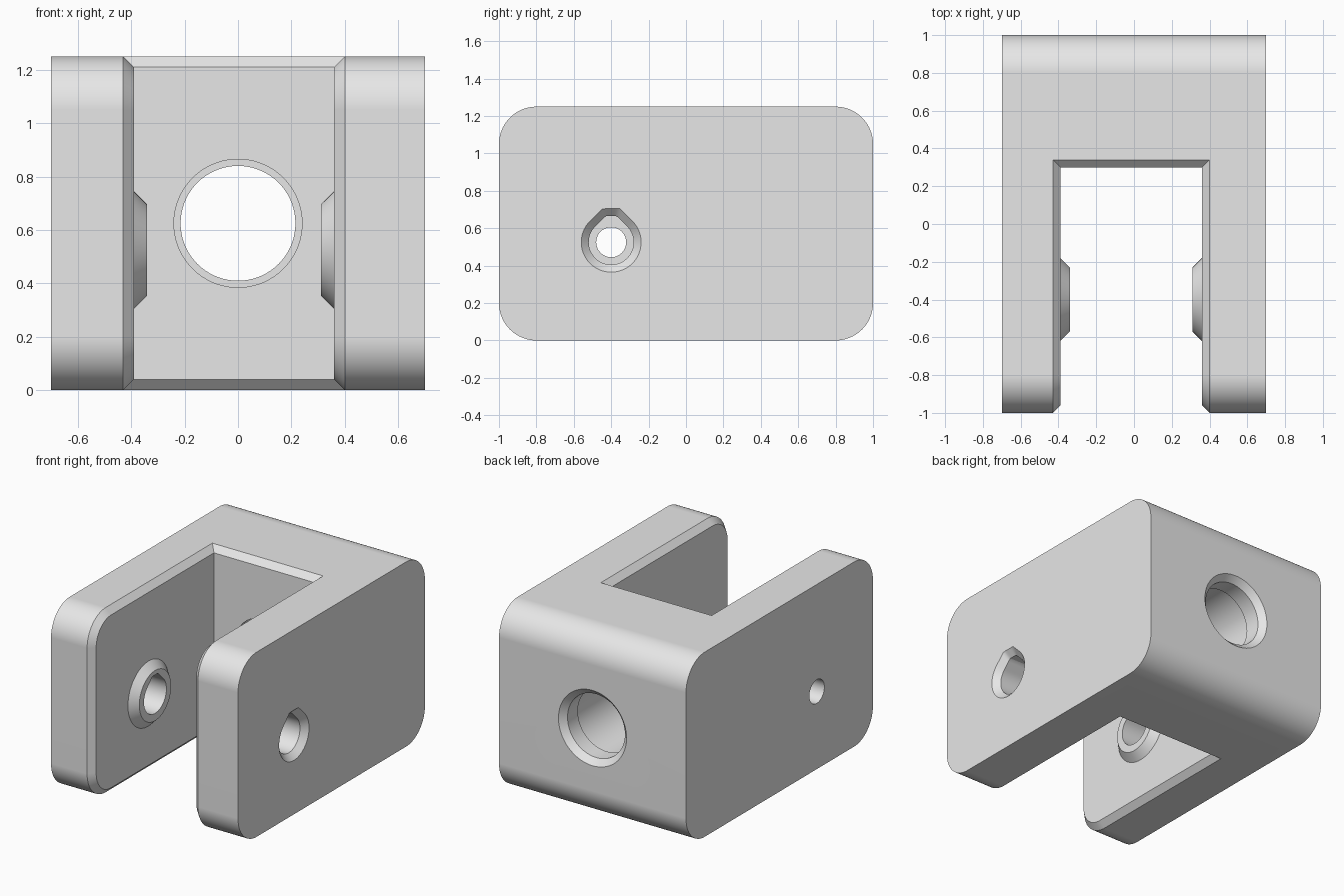
import bpy, bmesh
from math import cos, sin, radians, pi
from mathutils import Vector

cube = bpy.data.objects.get("Cube")
if cube:
    bpy.data.objects.remove(cube, do_unlink=True)

grey = bpy.data.materials.new("light_grey")
grey.use_nodes = True
grey.diffuse_color = (0.8, 0.8, 0.8, 1)
grey.node_tree.nodes["Principled BSDF"].inputs["Base Color"].default_value = (0.8, 0.8, 0.8, 1)

WALLS = (-0.39, 0.36)      # inner faces of the two arms
SLOT_END = 0.30            # front face of the back block
PIN = (-0.4, 0.525)        # pin axis in y, z


def ring(r, centre, tip=None, n=72):
    """Circle, or a flat-topped teardrop when a tip height is given."""
    pts = []
    for i in range(n):
        a = 2 * pi * i / n
        rho = r
        if tip and pi / 4 < a < 3 * pi / 4:
            side = pi / 4 if a <= pi / 2 else 3 * pi / 4
            rho = min(r / cos(a - side), tip / sin(a))
        pts.append((centre[0] + rho * cos(a), centre[1] + rho * sin(a)))
    return pts


def rounded_rect(half, height, r, seg=16):
    """Rounded rectangle standing on zero."""
    pts = []
    corners = ((half - r, height - r), (r - half, height - r), (r - half, r), (half - r, r))
    for k, (cy, cz) in enumerate(corners):
        for i in range(seg + 1):
            a = radians(90) * (k + i / seg)
            pts.append((cy + r * cos(a), cz + r * sin(a)))
    return pts


def loft(name, sections, axis="X"):
    """Solid through outlines given as (position along axis, points)."""
    bm = bmesh.new()
    rings = []
    for t, pts in sections:
        rings.append([bm.verts.new((t, u, v) if axis == "X" else (u, t, v)) for u, v in pts])
    n = len(rings[0])
    for a, b in zip(rings, rings[1:]):
        for i in range(n):
            j = (i + 1) % n
            bm.faces.new((a[i], a[j], b[j], b[i]))
    bm.faces.new(rings[0])
    bm.faces.new(rings[-1])
    bmesh.ops.recalc_face_normals(bm, faces=bm.faces)
    mesh = bpy.data.meshes.new(name)
    bm.to_mesh(mesh)
    bm.free()
    mesh.materials.append(grey)
    obj = bpy.data.objects.new(name, mesh)
    bpy.context.collection.objects.link(obj)
    return obj


def combine(target, tool, operation):
    """Apply a boolean and discard the tool."""
    tool.hide_render = True
    mod = target.modifiers.new("combine", "BOOLEAN")
    mod.operation = operation
    mod.solver = "EXACT"
    mod.object = tool
    bpy.context.view_layer.objects.active = target
    bpy.ops.object.modifier_apply(modifier=mod.name)
    bpy.data.objects.remove(tool, do_unlink=True)


# Rounded block with an open slot
outline = rounded_rect(1, 1.25, 0.2)
body = loft("clevis_body", [(-0.7, outline), (0.7, outline)])
slot_outline = [(-1.2, -0.1), (SLOT_END, -0.1), (SLOT_END, 1.4), (-1.2, 1.4)]
combine(body, loft("slot_cutter", [(x, slot_outline) for x in WALLS]), "DIFFERENCE")


# Chamfer where the slot walls meet the outside
def in_slot(face):
    c, nrm = face.calc_center_median(), face.normal
    if abs(nrm.x) > 0.9:
        return abs(c.x) < 0.6
    return abs(nrm.y) > 0.9 and abs(c.y - SLOT_END) < 0.01


bm = bmesh.new()
bm.from_mesh(body.data)
bmesh.ops.remove_doubles(bm, verts=bm.verts, dist=0.0001)
bm.normal_update()
rim = [e for e in bm.edges if len(e.link_faces) == 2
       and in_slot(e.link_faces[0]) != in_slot(e.link_faces[1])]
bmesh.ops.bevel(bm, geom=rim, offset=0.04, offset_type="OFFSET", segments=1,
                affect="EDGES", profile=0.5, clamp_overlap=False, material=-1)
bm.to_mesh(body.data)
bm.free()

# Conical bosses on the inner faces of the arms
for wall, inward in zip(WALLS, (1, -1)):
    boss = loft("boss", [(wall - inward * 0.06, ring(0.22, PIN)),
                         (wall, ring(0.22, PIN)),
                         (wall + inward * 0.05, ring(0.17, PIN))])
    combine(body, boss, "UNION")

# Teardrop pin bore, countersunk on one side and narrow on the other
pin_bore = loft("pin_bore_cutter", [(0.71, ring(0.17, PIN, 0.19)),
                                    (0.66, ring(0.12, PIN, 0.14)),
                                    (-0.55, ring(0.12, PIN, 0.14)),
                                    (-0.55, ring(0.08, PIN)),
                                    (-0.8, ring(0.08, PIN))])
combine(body, pin_bore, "DIFFERENCE")

# Stepped bore through the back block
MID = (0, 0.625)
back_bore = loft("back_bore_cutter", [(1.01, ring(0.265, MID)),
                                      (0.96, ring(0.215, MID)),
                                      (0.85, ring(0.215, MID)),
                                      (0.85, ring(0.24, MID)),
                                      (0.2, ring(0.24, MID))], "Y")
combine(body, back_bore, "DIFFERENCE")

# Smooth the rounds and keep the flats crisp
bpy.ops.object.select_all(action="DESELECT")
body.select_set(True)
bpy.context.view_layer.objects.active = body
bpy.ops.object.shade_smooth_by_angle(angle=radians(25))
weighted = body.modifiers.new("flat_faces", "WEIGHTED_NORMAL")
weighted.keep_sharp = True
